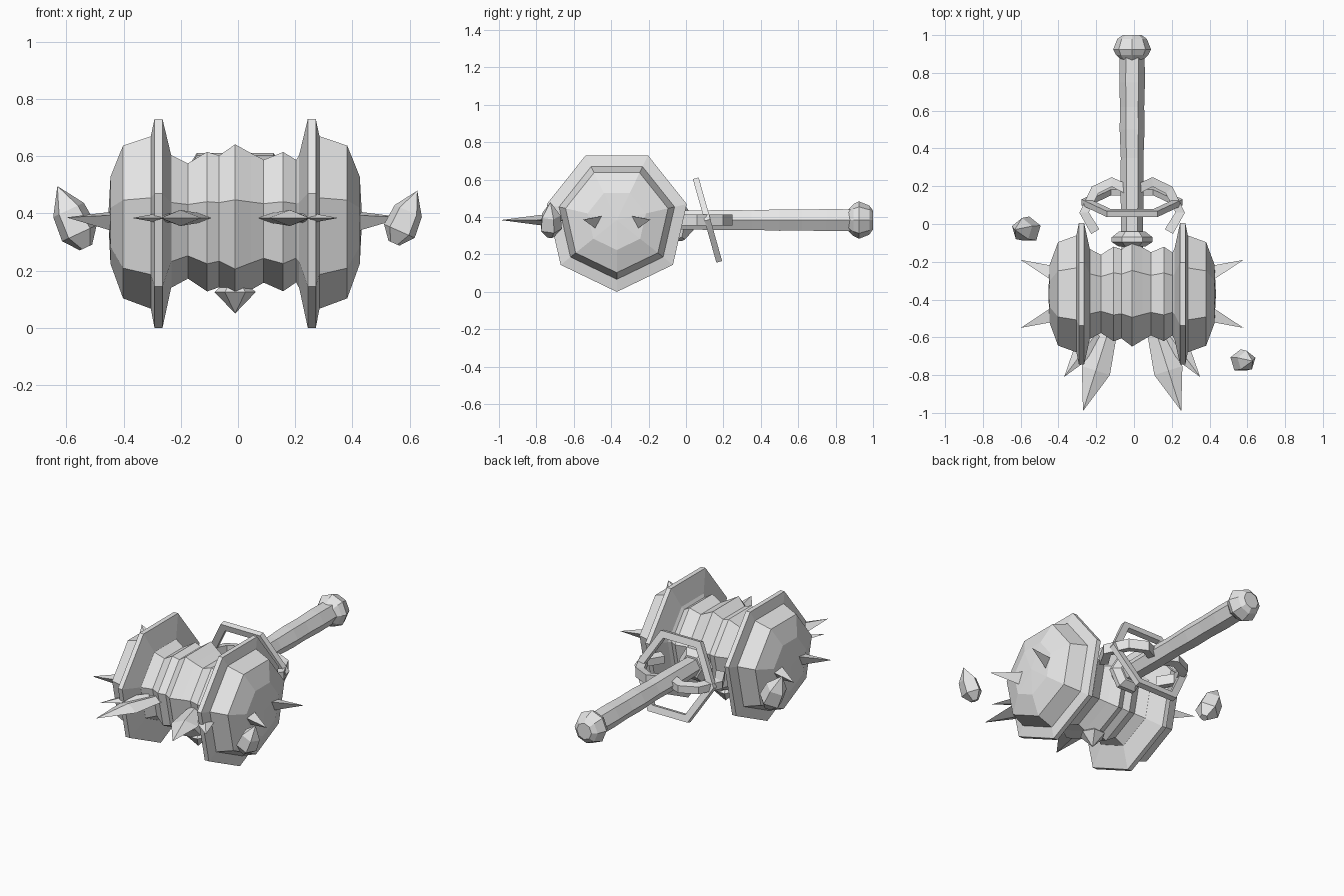
import bpy, bmesh, math
from mathutils import Vector

cube = bpy.data.objects.get("Cube")
if cube:
    bpy.data.objects.remove(cube)

CX, HY, HZ = -0.01, -0.37, 0.384      # middle of the head
X, Y, Z = Vector((1, 0, 0)), Vector((0, 1, 0)), Vector((0, 0, 1))

stone = bpy.data.materials.new("light_grey")
stone.use_nodes = True
stone.diffuse_color = (0.8, 0.8, 0.8, 1)
stone.node_tree.nodes["Principled BSDF"].inputs["Base Color"].default_value = (0.8, 0.8, 0.8, 1)


def finish(name, bm):
    bmesh.ops.remove_doubles(bm, verts=bm.verts, dist=1e-5)
    bmesh.ops.recalc_face_normals(bm, faces=bm.faces)
    mesh = bpy.data.meshes.new(name)
    bm.to_mesh(mesh)
    bm.free()
    mesh.materials.append(stone)
    obj = bpy.data.objects.new(name, mesh)
    bpy.context.collection.objects.link(obj)
    return obj


def skin(name, rings, loop=False):
    """Join cross-sections with quads; cap the ends unless looped."""
    bm = bmesh.new()
    rows = [[bm.verts.new(p) for p in ring] for ring in rings]
    n = len(rows[0])
    pairs = list(zip(rows, rows[1:])) + ([(rows[-1], rows[0])] if loop else [])
    for a, b in pairs:
        for i in range(n):
            j = (i + 1) % n
            bm.faces.new((a[i], a[j], b[j], b[i]))
    if not loop:
        bm.faces.new(rows[0])
        bm.faces.new(rows[-1])
    return finish(name, bm)


def lathe(name, profile, sides, origin, axis, ref, squash=1, turn=0, loop=False):
    """Turn (distance along axis, radius) points about an axis."""
    axis = Vector(axis).normalized()
    u = Vector(ref)
    u = (u - axis * u.dot(axis)).normalized()
    v = axis.cross(u) * squash
    angles = [2 * math.pi * (i + turn) / sides for i in range(sides)]
    rings = [[Vector(origin) + axis * t + (u * math.cos(a) + v * math.sin(a)) * max(r, 1e-6)
              for a in angles] for t, r in profile]
    return skin(name, rings, loop)


# Ridged barrel of the head
head = (CX, HY, HZ)
barrel = [(-.26, .25), (-.222, .243), (-.165, .212), (-.098, .257), (-.056, .242), (0, .286),
          (.055, .252), (.1, .226), (.168, .256), (.224, .218), (.26, .24)]
lathe("head_barrel", barrel, 7, head, X, -Z)

# Rim and domed striking face at each end
end_profile = [(.2, .2), (.224, .245), (.254, .384), (.282, .384), (.295, .317),
               (.392, .281), (.436, .16), (.444, 0)]
for side, s in (("right", -1), ("left", 1)):
    lathe(side + "_striking_end", end_profile, 7, head, X * s, -Z)

    # Large and small horns at the front
    for label, root, tip, profile, squash in (
            ("large_horn", (.12, -.55), (.26, -.99), [(0, .045), (.237, .078), (.462, 0)], .36),
            ("small_horn", (.19, -.58), (.36, -.81), [(0, .04), (.12, .052), (.286, 0)], .35)):
        a = Vector((CX + s * root[0], root[1], HZ))
        b = Vector((CX + s * tip[0], tip[1], HZ))
        lathe(f"{side}_{label}", profile, 4, a, b - a, X, squash)

    # Three-sided spikes on the striking face
    for label, d in (("front", -1), ("back", 1)):
        base = [(.055, .41), (.1, .33), (.145, .395)]
        ring = [Vector((CX + s * .4, HY + d * y, z)) for y, z in base]
        point = Vector((CX + s * .59, HY + d * .18, .386))
        skin(f"{side}_{label}_face_spike", [ring, [point.lerp(p, .001) for p in ring]])

    # Bent guard arm beside the handle
    path = [Vector((CX + s * x, y, HZ)) for x, y in
            ((.03, .185), (.108, .223), (.196, .18), (.254, .06), (.195, -.04))]
    rings = []
    for i, p in enumerate(path):
        before = (p - path[max(i - 1, 0)]).normalized()
        after = (path[min(i + 1, len(path) - 1)] - p).normalized()
        n = (before + after).normalized().cross(Z) * .025
        rings.append([p + n + Z * .022, p + n - Z * .022, p - n - Z * .03, p - n + Z * .03])
    skin(side + "_guard_arm", rings)

# Gem under the barrel
lathe("lower_gem", [(-.03, .04), (0, .05), (.02, .072), (.095, 0)], 6,
      (CX, HY, .145), -Z, X)

# Handle, collar and pommel
handle = [(-.3, .055), (0, .058), (.2, .062), (.35, .06), (.5, .066), (.62, .064),
          (.75, .068), (.9, .066)]
lathe("handle", handle, 6, (CX, 0, HZ), Y, X)
lathe("handle_collar", [(-.12, .07), (-.095, .108), (-.07, .108), (-.04, .07)], 6,
      (CX, 0, HZ), Y, X)
lathe("pommel", [(.868, .058), (.895, .085), (.925, .1), (.98, .078), (1, .05)], 8,
      (CX, 0, HZ), Y, X)

# Leaning six-sided ring around the handle
lathe("handle_ring", [(-.016, .268), (.016, .268), (.016, .222), (-.016, .222)], 6,
      (CX, .115, HZ), (0, .96, .27), X, loop=True)

# Loose floating shards
shard = [(-.115, .025), (-.06, .07), (.03, .062), (.122, 0)]
lathe("right_shard", shard, 5, (-.58, -.03, .385), (-.42, 0, .9), Y)
lathe("left_shard", [(t * .85, r * .88) for t, r in shard], 5,
      (.585, -.725, .385), (.4, 0, .9), Y)
